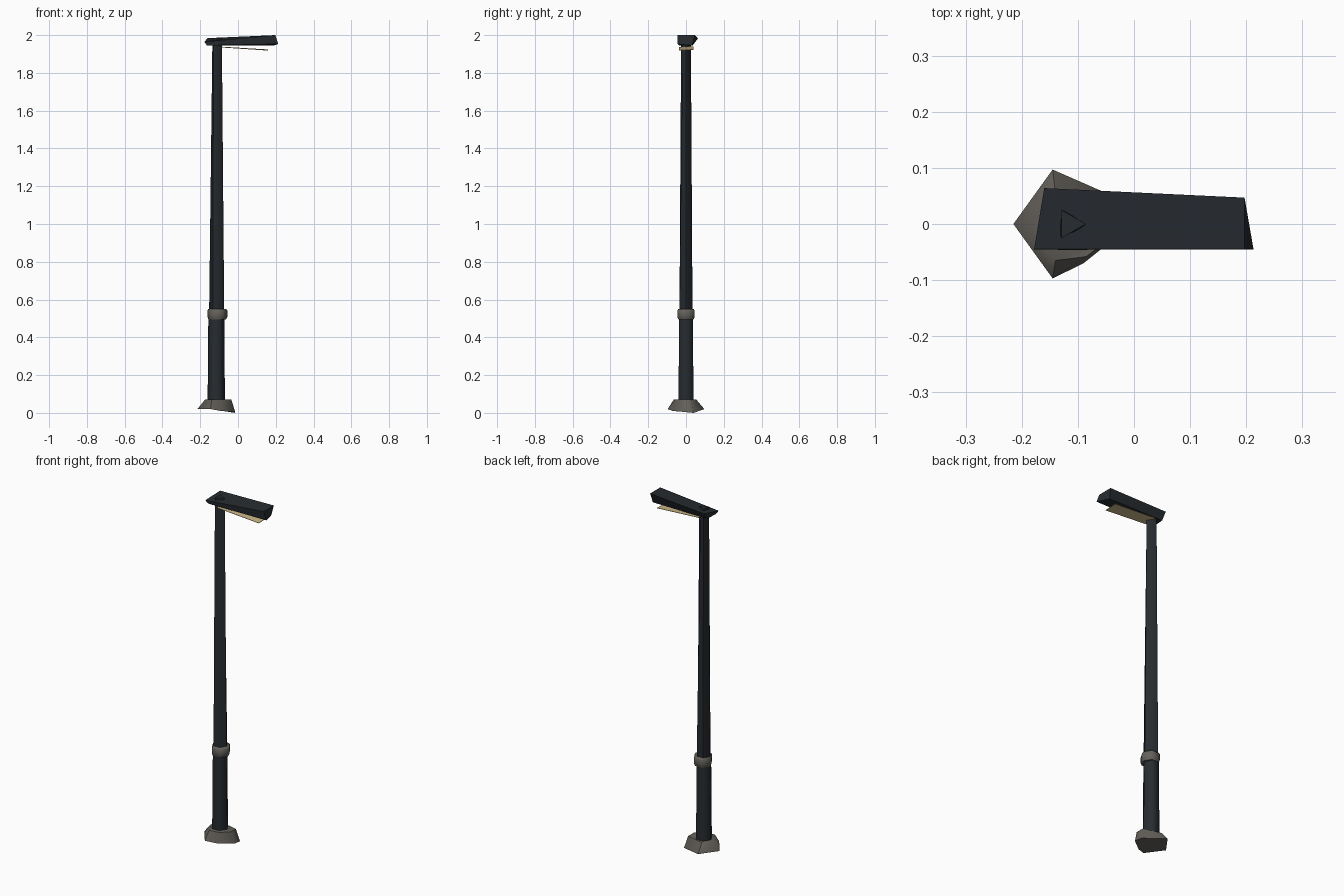
import bpy, bmesh, math

if "Cube" in bpy.data.objects:
    bpy.data.objects.remove(bpy.data.objects["Cube"])


def material(name, rgb):
    m = bpy.data.materials.new(name)
    m.diffuse_color = (*rgb, 1)
    m.use_nodes = True
    m.node_tree.nodes["Principled BSDF"].inputs["Base Color"].default_value = m.diffuse_color
    return m


DARK = material("dark_metal", (0.02, 0.025, 0.03))
STONE = material("grey_stone", (0.13, 0.12, 0.105))
GLOW = material("warm_panel", (0.6, 0.47, 0.24))


def loft(name, rings, mat, angle=30):
    """Skin a stack of point rings and cap both ends."""
    bm = bmesh.new()
    rows = [[bm.verts.new(p) for p in r] for r in rings]
    n = len(rows[0])
    for a, b in zip(rows, rows[1:]):
        for i in range(n):
            j = (i + 1) % n
            bm.faces.new((a[i], a[j], b[j], b[i]))
    for r in {id(rows[0]): rows[0], id(rows[-1]): rows[-1]}.values():
        bm.faces.new(r)
    bmesh.ops.recalc_face_normals(bm, faces=bm.faces)
    me = bpy.data.meshes.new(name)
    bm.to_mesh(me)
    bm.free()
    ob = bpy.data.objects.new(name, me)
    bpy.context.collection.objects.link(ob)
    me.materials.append(mat)
    bpy.ops.object.select_all(action='DESELECT')
    ob.select_set(True)
    bpy.context.view_layer.objects.active = ob
    bpy.ops.object.shade_smooth_by_angle(angle=math.radians(angle))
    return ob


def hexagon(cx, r, z, r2=None):
    """Six-sided ring; r2 is the radius of every second corner."""
    out = []
    for i in range(6):
        q = r2 if (i % 2 and r2) else r
        a = i * math.pi / 3
        out.append((cx + q * math.cos(a), q * math.sin(a), z))
    return out


# Irregular stone foot
foot_low = [(-.215, 0, .02), (-.145, -.097, .02), (-.09, -.07, .01),
            (-.015, -.01, .005), (-.015, .04, 0), (-.145, .097, .02)]
foot_top = [(-.175, 0, .07), (-.14, -.065, .07), (-.085, -.058, .07),
            (-.035, -.02, .07), (-.035, .03, .07), (-.14, .055, .07)]
loft("foot", [foot_low, foot_top], STONE, 65)

# Lower and upper pole; the tip thins to a triangle through the lamp head
loft("lower_pole", [hexagon(-.115, .046, .05), hexagon(-.115, .042, .52)], DARK, 65)
loft("upper_pole", [hexagon(-.113, .040, .52), hexagon(-.115, .030, 1.94, .021),
                    hexagon(-.115, .029, 1.985, .0146)], DARK, 65)

# Collar with a slight bulge
loft("collar", [hexagon(-.110, .047, .495), hexagon(-.109, .053, .51),
                hexagon(-.109, .053, .54), hexagon(-.110, .047, .55)], STONE, 65)

# Lamp head: wedge that is low at the pole and tall at the far end
left_end = [(-.165, -.035, 1.945), (-.178, -.045, 1.965),
            (-.16, .064, 1.984), (-.16, .035, 1.945)]
right_end = [(.195, -.04, 1.943), (.213, -.045, 1.958)]
right_end = [(.213, -.045, 1.953), (.197, -.045, 2.0),
             (.197, .047, 2.0), (.19, .032, 1.945)]
loft("lamp_head", [left_end, right_end], DARK)

# Thin sloping light panel under the head
panel = [(-.11, -.037, 1.936), (.16, -.037, 1.918),
         (.16, .04, 1.922), (-.11, .04, 1.938)]
loft("light_panel", [panel, [(x, y, z + .002) for x, y, z in panel]], GLOW)
